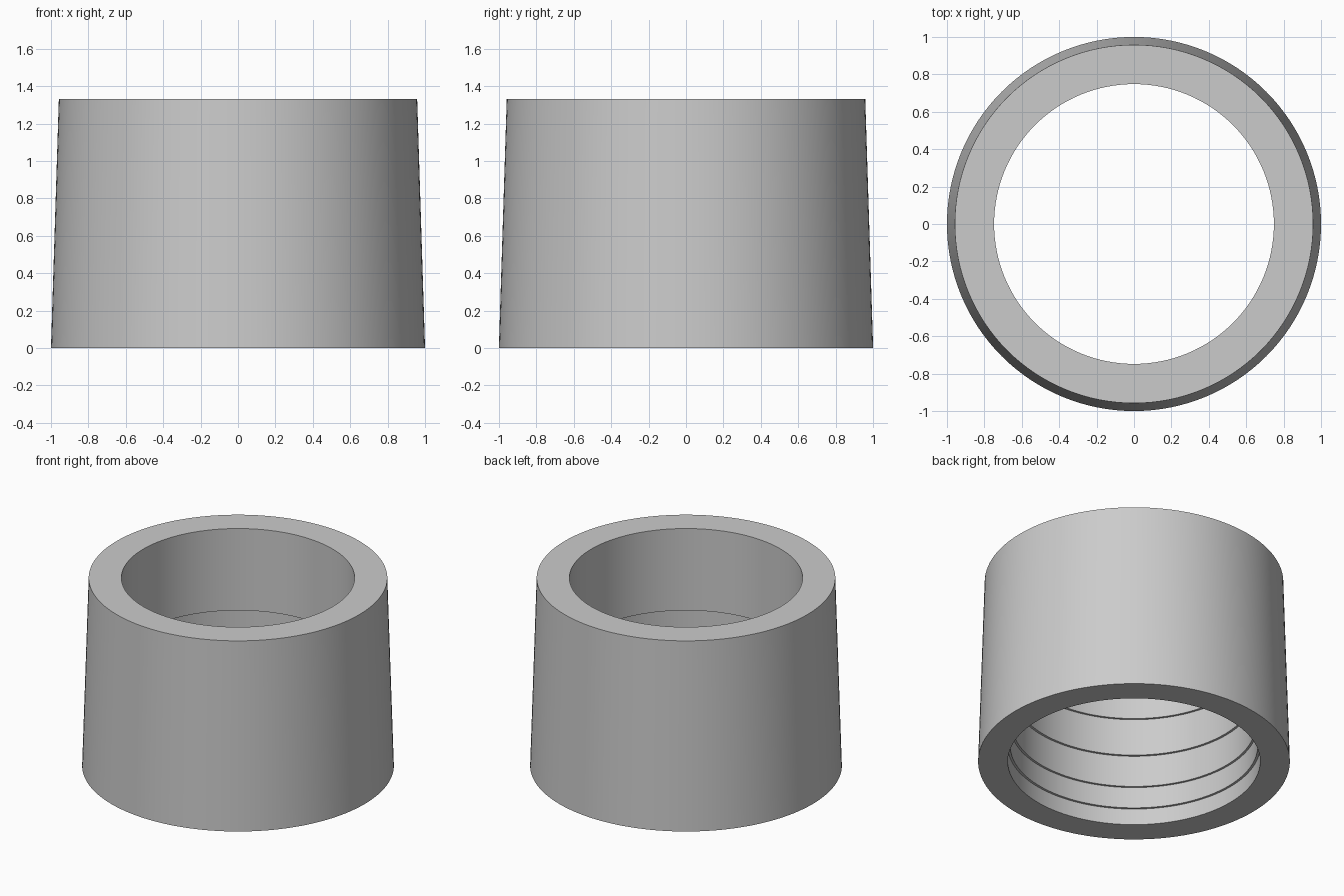
import bpy, bmesh, math

if "Cube" in bpy.data.objects:
    bpy.data.objects.remove(bpy.data.objects["Cube"])

SEGMENTS = 128

# Cross-section (radius, height): tapered outside, stepped bore inside
profile = [(1.0, 0.0), (0.958, 1.33), (0.748, 1.33)]
bore_steps = [(0.748, 0.75), (0.763, 0.488), (0.779, 0.265), (0.794, 0.115)]
bore_radii = [r for r, _ in bore_steps] + [0.81]
for i, (r, z) in enumerate(bore_steps):
    profile += [(r, z), (bore_radii[i + 1], z)]
profile.append((0.81, 0.0))

# Revolve the closed profile into a sleeve
bm = bmesh.new()
rings = []
for r, z in profile:
    rings.append([bm.verts.new((r * math.cos(math.tau * k / SEGMENTS),
                                r * math.sin(math.tau * k / SEGMENTS), z))
                  for k in range(SEGMENTS)])
for a, b in zip(rings, rings[1:] + rings[:1]):
    for k in range(SEGMENTS):
        n = (k + 1) % SEGMENTS
        bm.faces.new((a[k], a[n], b[n], b[k]))
bmesh.ops.recalc_face_normals(bm, faces=bm.faces)

mesh = bpy.data.meshes.new("stepped_sleeve")
bm.to_mesh(mesh)
bm.free()
sleeve = bpy.data.objects.new("stepped_sleeve", mesh)
bpy.context.collection.objects.link(sleeve)

# Smooth walls, crisp rims and ledges
bpy.context.view_layer.objects.active = sleeve
sleeve.select_set(True)
bpy.ops.object.shade_smooth_by_angle(angle=math.radians(30))
